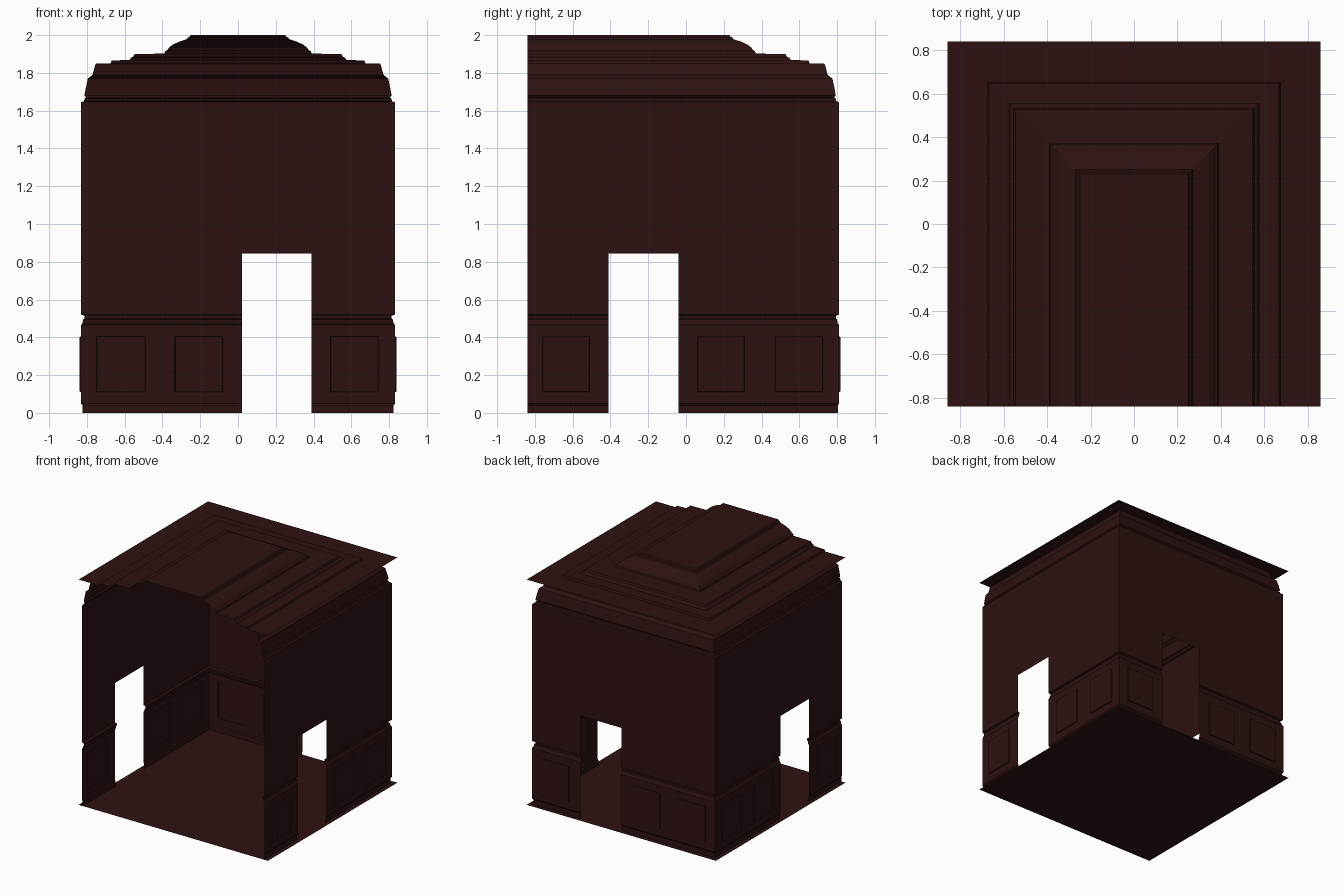
import bpy, bmesh

if "Cube" in bpy.data.objects:
    bpy.data.objects.remove(bpy.data.objects["Cube"])

FRONT, SHIFT = -0.84, 0.02     # open front edge, back wall offset
DOOR_TOP, PANEL_Z = 0.845, (0.11, 0.405)

mat = bpy.data.materials.new("dark_wood")
mat.diffuse_color = (0.027, 0.0062, 0.0058, 1)
mat.use_nodes = True
mat.node_tree.nodes["Principled BSDF"].inputs["Base Color"].default_value = mat.diffuse_color

# Door and panel spans along each wall
SIDE = dict(door=(-0.41, -0.04), panels=[(-0.76, -0.51), (0.06, 0.31), (0.47, 0.725)])
BACK = dict(door=(0.02, 0.39), panels=[(-0.75, -0.49), (-0.335, -0.08), (0.49, 0.745)])


def finish(bm, name):
    bmesh.ops.remove_doubles(bm, verts=bm.verts, dist=1e-5)
    me = bpy.data.meshes.new(name)
    bm.to_mesh(me)
    bm.free()
    ob = bpy.data.objects.new(name, me)
    bpy.context.collection.objects.link(ob)
    me.materials.append(mat)


def sweep(name, profile, openings=False, cap=False):
    """Sweep a (distance, z) profile around left, back and right sides, mitred."""
    bm = bmesh.new()
    panels = []
    sides = [
        (lambda d, t, z: (-d, t, z), lambda d: (FRONT, d - SHIFT), SIDE, False),
        (lambda d, t, z: (t, d - SHIFT, z), lambda d: (-d, d), BACK, False),
        (lambda d, t, z: (d, t, z), lambda d: (FRONT, d - SHIFT), SIDE, True),
    ]
    for place, ends, spans, flip in sides:
        for (d0, z0), (d1, z1) in zip(profile, profile[1:]):
            zc = (z0 + z1) / 2
            cuts = []
            if openings and zc < DOOR_TOP:
                cuts = list(spans["door"])
                if PANEL_Z[0] < zc < PANEL_Z[1]:
                    cuts += [v for p in spans["panels"] for v in p]
                cuts.sort()
            a = [ends(d0)[0]] + cuts + [ends(d0)[1]]
            b = [ends(d1)[0]] + cuts + [ends(d1)[1]]
            for i in range(len(a) - 1):
                mid = (a[i] + a[i + 1]) / 2
                if cuts and spans["door"][0] < mid < spans["door"][1]:
                    continue
                pts = [place(d0, a[i], z0), place(d0, a[i + 1], z0),
                       place(d1, b[i + 1], z1), place(d1, b[i], z1)]
                if flip:
                    pts.reverse()
                f = bm.faces.new([bm.verts.new(p) for p in pts])
                if len(cuts) > 2 and any(lo < mid < hi for lo, hi in spans["panels"]):
                    panels.append(f)
    # recessed wainscot panels
    if panels:
        bm.normal_update()
        bmesh.ops.inset_individual(bm, faces=panels, thickness=0.004, depth=-0.008)
    if cap:
        d, z = profile[-1]
        bm.faces.new([bm.verts.new(p) for p in (
            (-d, FRONT, z), (-d, d - SHIFT, z), (d, d - SHIFT, z), (d, FRONT, z))])
    finish(bm, name)


# Wainscot: baseboard, panel field and chair rail
sweep("wainscot", [(0.824, 0), (0.824, 0.04), (0.831, 0.05), (0.831, PANEL_Z[0]),
                   (0.831, PANEL_Z[1]), (0.831, 0.465), (0.823, 0.475), (0.819, 0.495),
                   (0.813, 0.5), (0.813, 0.515), (0.83, 0.52)], openings=True)

# Plain upper walls
sweep("upper_walls", [(0.83, 0.52), (0.83, DOOR_TOP), (0.83, 1.645)], openings=True)

# Cornice moulding
sweep("cornice", [(0.83, 1.645), (0.816, 1.65), (0.812, 1.665), (0.804, 1.67),
                  (0.813, 1.68), (0.806, 1.72), (0.795, 1.77), (0.782, 1.78),
                  (0.77, 1.79), (0.755, 1.845), (0.75, 1.85)])

# Stepped tray ceiling with cove
sweep("tray_ceiling", [(0.86, 1.85), (0.675, 1.85), (0.668, 1.866), (0.575, 1.868),
                       (0.567, 1.88), (0.555, 1.885), (0.547, 1.9), (0.39, 1.902),
                       (0.385, 1.915), (0.373, 1.922), (0.368, 1.932), (0.345, 1.95),
                       (0.31, 1.966), (0.272, 1.978), (0.265, 1.988), (0.257, 1.99),
                       (0.25, 2.0)], cap=True)

# Floor
bm = bmesh.new()
bm.faces.new([bm.verts.new(p) for p in (
    (-0.86, FRONT, 0), (0.86, FRONT, 0), (0.86, 0.84, 0), (-0.86, 0.84, 0))])
finish(bm, "floor")
